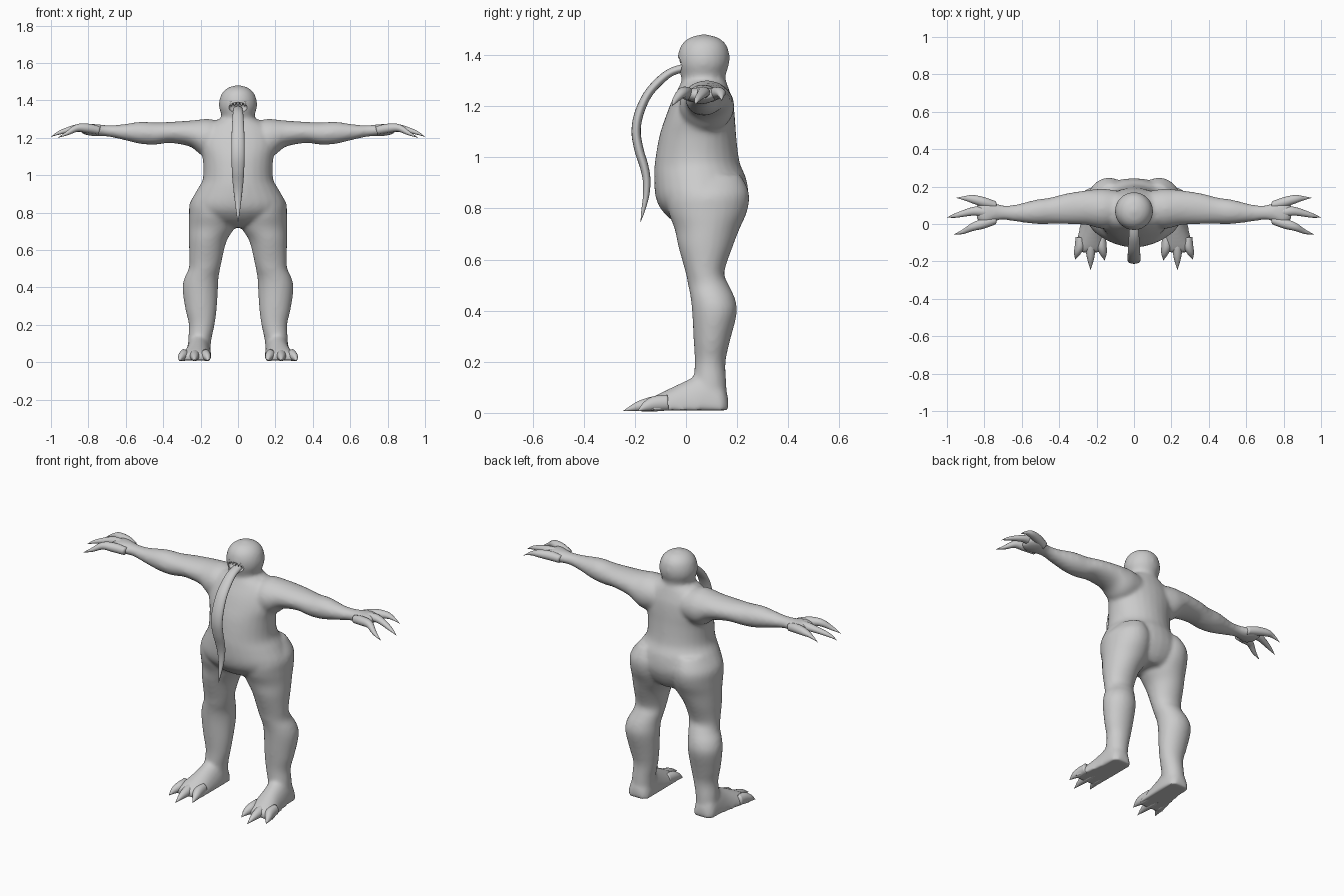
import bpy, bmesh, math
from mathutils import Vector

if "Cube" in bpy.data.objects:
    bpy.data.objects.remove(bpy.data.objects["Cube"])

grey = bpy.data.materials.new("plain grey")
grey.diffuse_color = (0.6, 0.6, 0.6, 1)
grey.use_nodes = True
grey.node_tree.nodes["Principled BSDF"].inputs["Base Color"].default_value = grey.diffuse_color
SIDES = 28


def smooth_rows(rows, steps=4):
    """Catmull-Rom interpolation between rows of numbers."""
    out = []
    for i in range(len(rows) - 1):
        a, b, c, d = (rows[max(0, i - 1)], rows[i], rows[i + 1], rows[min(len(rows) - 1, i + 2)])
        for s in range(steps):
            t = s / steps
            out.append([0.5 * (2 * q + (r - p) * t + (2 * p - 5 * q + 4 * r - w) * t * t
                               + (3 * q - p - 3 * r + w) * t ** 3) for p, q, r, w in zip(a, b, c, d)])
    out.append(list(rows[-1]))
    return out


def skin(name, rings):
    """Closed surface through rings of points."""
    bm = bmesh.new()
    loops = [[bm.verts.new(p) for p in ring] for ring in rings]
    for lo, hi in zip(loops, loops[1:]):
        for i in range(len(lo)):
            j = (i + 1) % len(lo)
            bm.faces.new((lo[i], lo[j], hi[j], hi[i]))
    bm.faces.new(loops[0][::-1])
    bm.faces.new(loops[-1])
    bmesh.ops.recalc_face_normals(bm, faces=bm.faces)
    me = bpy.data.meshes.new(name)
    bm.to_mesh(me)
    bm.free()
    me.materials.append(grey)
    me.shade_smooth()
    ob = bpy.data.objects.new(name, me)
    bpy.context.collection.objects.link(ob)
    return ob


def loft(name, axis, rows, flip=1, floor=-9):
    """Rows are (position on axis, min and max of the two other axes)."""
    k = "xyz".index(axis)
    others = [n for n in range(3) if n != k]
    rings = []
    for t, a0, a1, b0, b1 in smooth_rows(rows):
        ring = []
        for i in range(SIDES):
            w = math.tau * i / SIDES
            p = [0, 0, 0]
            p[k] = t
            p[others[0]] = (a0 + a1) / 2 + (a1 - a0) / 2 * math.cos(w)
            p[others[1]] = (b0 + b1) / 2 + (b1 - b0) / 2 * math.sin(w)
            ring.append((p[0] * flip, p[1], max(p[2], floor)))
        rings.append(ring)
    return skin(name, rings)


def tube(name, rows, side, flip=1):
    """Rows are (x, y, z, radius along side, radius across)."""
    rows = smooth_rows(rows, 5)
    side = Vector(side)
    pts = [Vector(r[:3]) for r in rows]
    rings = []
    for i, r in enumerate(rows):
        tan = pts[min(i + 1, len(pts) - 1)] - pts[max(i - 1, 0)]
        up = tan.cross(side).normalized()
        ring = []
        for n in range(16):
            w = math.tau * n / 16
            p = pts[i] + side * max(r[3], 0.0005) * math.cos(w) + up * max(r[4], 0.0005) * math.sin(w)
            ring.append((p.x * flip, p.y, max(p.z, 0)))
        rings.append(ring)
    return skin(name, rings)


# torso and rounded head
parts = [
    loft("torso", "z", [
        (.72, -.09, .09, .02, .18), (.75, -.18, .18, -.05, .21), (.80, -.245, .245, -.10, .235),
        (.85, -.255, .255, -.12, .245), (.92, -.22, .22, -.125, .235), (.98, -.188, .188, -.122, .21),
        (1.08, -.188, .188, -.105, .197), (1.15, -.205, .205, -.083, .192), (1.21, -.20, .20, -.06, .185),
        (1.26, -.17, .17, -.035, .17), (1.30, -.10, .10, -.015, .155), (1.33, -.05, .05, .01, .13)]),
    loft("head", "z", [
        (1.20, -.07, .07, .0, .15), (1.28, -.085, .085, -.012, .152), (1.325, -.09, .09, -.022, .156),
        (1.36, -.101, .101, -.031, .168), (1.40, -.10, .10, -.032, .17), (1.44, -.085, .085, -.018, .158),
        (1.467, -.055, .055, .012, .128), (1.48, -.015, .015, .055, .085)])]

for s, tag in ((1, "left"), (-1, "right")):
    # arm with shoulder, elbow swelling and palm
    parts.append(loft(tag + "_arm", "x", [
        (.05, .0, .17, 1.12, 1.28), (.15, -.025, .188, 1.10, 1.30), (.20, -.02, .187, 1.11, 1.298),
        (.257, -.005, .18, 1.153, 1.292), (.364, 0, .163, 1.172, 1.285), (.444, .0, .142, 1.163, 1.282),
        (.524, 0, .13, 1.168, 1.285), (.631, .013, .104, 1.193, 1.27), (.70, .022, .10, 1.207, 1.268),
        (.75, .012, .115, 1.208, 1.272), (.80, -.008, .13, 1.212, 1.275), (.84, .02, .11, 1.225, 1.265)], s))
    # leg with hip, knee and calf
    parts.append(loft(tag + "_leg", "z", [
        (.03, .15, .27, .035, .163), (.12, .142, .267, .03, .158), (.20, .125, .263, .034, .155),
        (.28, .114, .281, .03, .172), (.39, .107, .297, .024, .199), (.45, .104, .287, .018, .191),
        (.50, .095, .264, .008, .168), (.55, .085, .26, -.002, .15), (.65, .06, .263, -.03, .183),
        (.72, .018, .263, -.045, .21), (.79, .008, .262, -.07, .24), (.86, .012, .255, -.07, .247),
        (.93, .05, .20, .0, .215)], s))
    # flat-soled foot
    parts.append(loft(tag + "_foot", "y", [
        (.166, .175, .245, -.05, .06), (.14, .15, .273, -.10, .12), (.08, .143, .278, -.12, .16),
        (.0, .143, .288, -.12, .126), (-.08, .145, .307, -.08, .088), (-.13, .148, .32, -.05, .062),
        (-.152, .16, .31, -.03, .045)], s, .01))

    # three pointed fingers
    for n, (y0, y1, y2, x2, z2) in enumerate(((.10, .132, .14, .95, 1.22),
                                              (.06, .068, .035, 1.0, 1.205),
                                              (.02, -.014, -.055, .963, 1.2))):
        tube(f"{tag}_finger_{n + 1}", [
            (.74, y0, 1.238, .022, .022), (.80, (y0 + y1) / 2, 1.25, .027, .025),
            (.86, y1, 1.252, .023, .02), (x2 - .05, y2 + (y1 - y2) * .35, z2 + .024, .013, .011),
            (x2, y2, z2, 0, 0)], (0, 1, 0), s)
    # three pointed toes
    for n, (x0, x1, y1) in enumerate(((.29, .314, -.19), (.232, .232, -.247), (.173, .157, -.195))):
        tube(f"{tag}_toe_{n + 1}", [
            (x0, -.07, .04, .022, .03), (x0, -.12, .036, .027, .03),
            ((x0 + x1) / 2, (y1 - .12) / 2, .026, .019, .02), (x1, y1, .007, 0, 0)], (1, 0, 0), s)


def apply_all(ob):
    bpy.ops.object.select_all(action="DESELECT")
    ob.select_set(True)
    bpy.context.view_layer.objects.active = ob
    bpy.ops.object.convert(target="MESH")


# blend the overlapping body parts into one soft skin
bpy.ops.object.select_all(action="DESELECT")
for p in parts:
    p.select_set(True)
bpy.context.view_layer.objects.active = parts[0]
bpy.ops.object.join()
body = parts[0]
body.name = "body"
mod = body.modifiers.new("blend", "REMESH")
mod.mode = "VOXEL"
mod.voxel_size = 0.01
mod = body.modifiers.new("soften", "SMOOTH")
mod.factor = 0.5
mod.iterations = 10
apply_all(body)

# hollow mouth
cutter = loft("mouth_cutter", "y", [
    (-.08, -.052, .052, 1.333, 1.39), (-.03, -.052, .052, 1.333, 1.39),
    (.0, -.042, .042, 1.34, 1.385), (.015, -.02, .02, 1.35, 1.375)])
mod = body.modifiers.new("mouth", "BOOLEAN")
mod.operation = "DIFFERENCE"
mod.solver = "EXACT"
mod.object = cutter
apply_all(body)
bpy.data.objects.remove(cutter)
body.data.materials.clear()
body.data.materials.append(grey)
for f in body.data.polygons:
    f.material_index = 0
bpy.ops.object.shade_smooth_by_angle(angle=math.radians(50))

# small teeth along the upper lip
for n, x in enumerate((-.036, -.018, 0, .018, .036)):
    tube(f"tooth_{n + 1}", [(x, -.018, 1.392, .007, .007), (x, -.02, 1.38, .006, .006),
                            (x, -.022, 1.366, 0, 0)], (1, 0, 0))

# long hanging tongue
tube("tongue", [
    (0, .02, 1.355, .024, .016), (0, -.05, 1.337, .027, .016), (0, -.10, 1.302, .03, .017),
    (0, -.15, 1.245, .033, .017), (0, -.184, 1.17, .035, .018), (0, -.195, 1.10, .035, .018),
    (0, -.184, 1.03, .033, .018), (0, -.164, .965, .029, .017), (0, -.154, .91, .023, .015),
    (0, -.156, .85, .016, .012), (0, -.168, .79, .008, .007), (0, -.178, .745, 0, 0)], (1, 0, 0))
